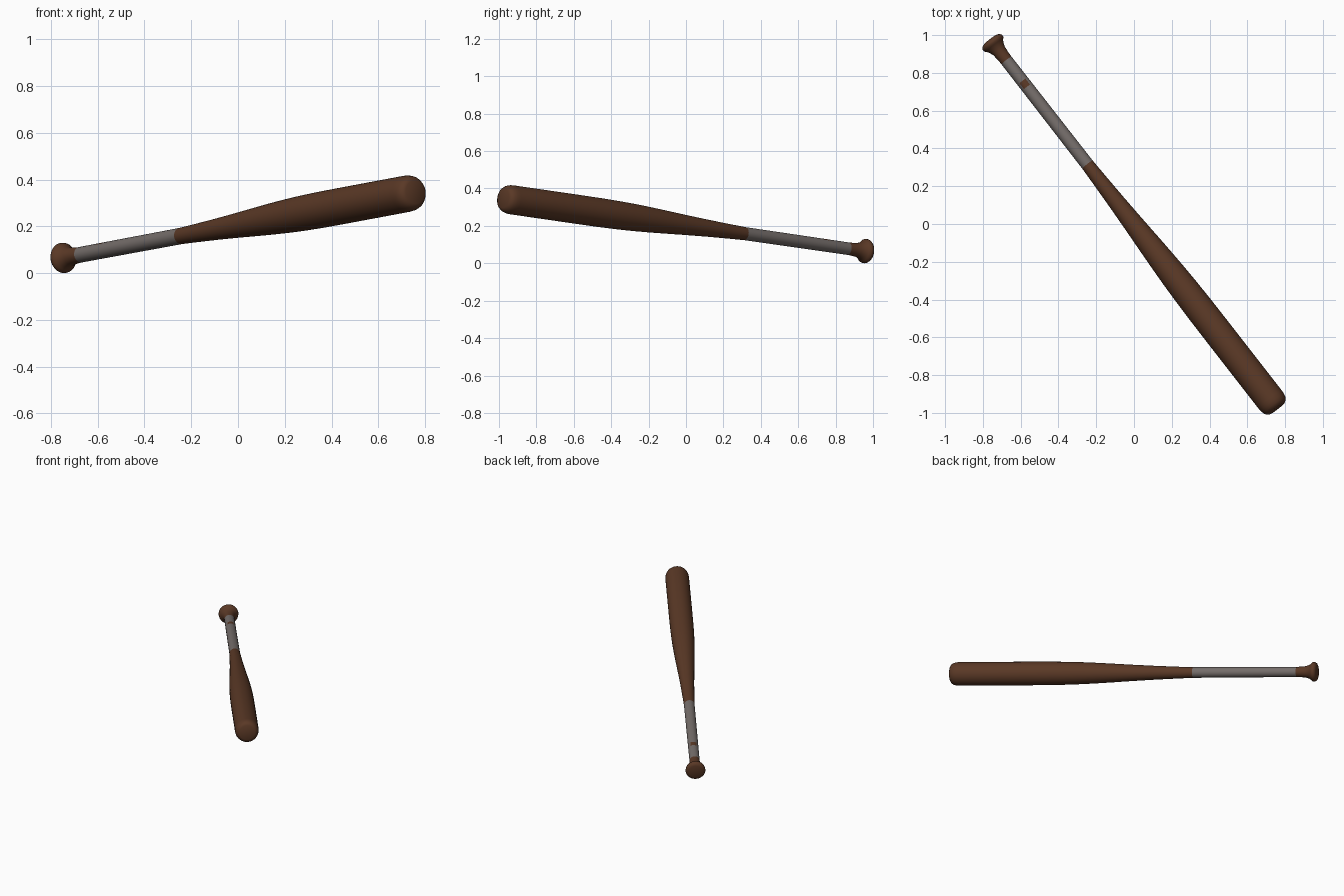
import bpy, bmesh, math
from mathutils import Vector

if "Cube" in bpy.data.objects:
    bpy.data.objects.remove(bpy.data.objects["Cube"])

KNOB_END = Vector((-0.76, 0.975, 0.0625))
BARREL_END = Vector((0.758, -0.977, 0.346))
AXIS = (BARREL_END - KNOB_END).normalized()
LENGTH = (BARREL_END - KNOB_END).length
SIDE = AXIS.cross(Vector((0, 0, 1))).normalized()
UP = SIDE.cross(AXIS).normalized()
SEGMENTS = 40


def material(name, rgb):
    m = bpy.data.materials.new(name)
    m.diffuse_color = (*rgb, 1)
    m.use_nodes = True
    m.node_tree.nodes["Principled BSDF"].inputs["Base Color"].default_value = m.diffuse_color
    return m


wood = material("dark brown wood", (0.102, 0.040, 0.019))
tape = material("grey grip tape", (0.175, 0.152, 0.143))


def lathe(name, profile, mats):
    """Turn a (distance, radius) profile about the bat's axis."""
    bm = bmesh.new()
    rings = []
    for s, r in profile:
        c = KNOB_END + AXIS * s
        if r == 0:
            rings.append([bm.verts.new(c)] * SEGMENTS)
            continue
        ring = []
        for i in range(SEGMENTS):
            a = 2 * math.pi * i / SEGMENTS
            ring.append(bm.verts.new(c + (SIDE * math.cos(a) + UP * math.sin(a)) * r))
        rings.append(ring)
    for a, b in zip(rings, rings[1:]):
        for i in range(SEGMENTS):
            j = (i + 1) % SEGMENTS
            corners = list(dict.fromkeys((a[i], b[i], b[j], a[j])))
            bm.faces.new(corners)
    bm.normal_update()
    # the side walls must face away from the axis
    f = max(bm.faces, key=lambda q: q.calc_area())
    c = f.calc_center_median() - KNOB_END
    if f.normal.dot(c - AXIS * c.dot(AXIS)) < 0:
        bmesh.ops.reverse_faces(bm, faces=bm.faces[:])
    mesh = bpy.data.meshes.new(name)
    bm.to_mesh(mesh)
    bm.free()
    obj = bpy.data.objects.new(name, mesh)
    bpy.context.collection.objects.link(obj)
    for m in mats:
        mesh.materials.append(m)
    bpy.context.view_layer.objects.active = obj
    obj.select_set(True)
    bpy.ops.object.shade_smooth_by_angle(angle=math.radians(40))
    obj.select_set(False)
    return obj


GRIP_START, GRIP_END = 0.14, 0.843

# Knob and flared neck
lathe("knob", [(0, 0), (0.0, 0.045), (0.006, 0.058), (0.017, 0.065), (0.029, 0.064),
               (0.038, 0.056), (0.052, 0.046), (0.075, 0.038), (0.105, 0.035),
               (GRIP_START, 0.033)], [wood])

# Taped handle, worn through to the wood in a small patch on top
steps = 35
grip = lathe("taped_grip",
             [(GRIP_START + (GRIP_END - GRIP_START) * i / steps,
               0.0335 + 0.0015 * i / steps) for i in range(steps + 1)], [tape, wood])
for p in grip.data.polygons:
    s = (p.center - KNOB_END).dot(AXIS)
    if abs(s - 0.297) < 0.022 and p.normal.dot(UP) > 0.8:
        p.material_index = 1

# Tapered barrel with rounded end
lathe("barrel", [(GRIP_END, 0.035), (0.95, 0.039), (1.10, 0.0455), (1.25, 0.0535),
                 (1.40, 0.0625), (1.50, 0.068), (1.60, 0.0725), (1.70, 0.0755),
                 (1.82, 0.0775), (2.0, 0.078), (LENGTH - 0.06, 0.078),
                 (LENGTH - 0.04, 0.0765), (LENGTH - 0.022, 0.072),
                 (LENGTH - 0.008, 0.063), (LENGTH - 0.001, 0.050), (LENGTH, 0)], [wood])
